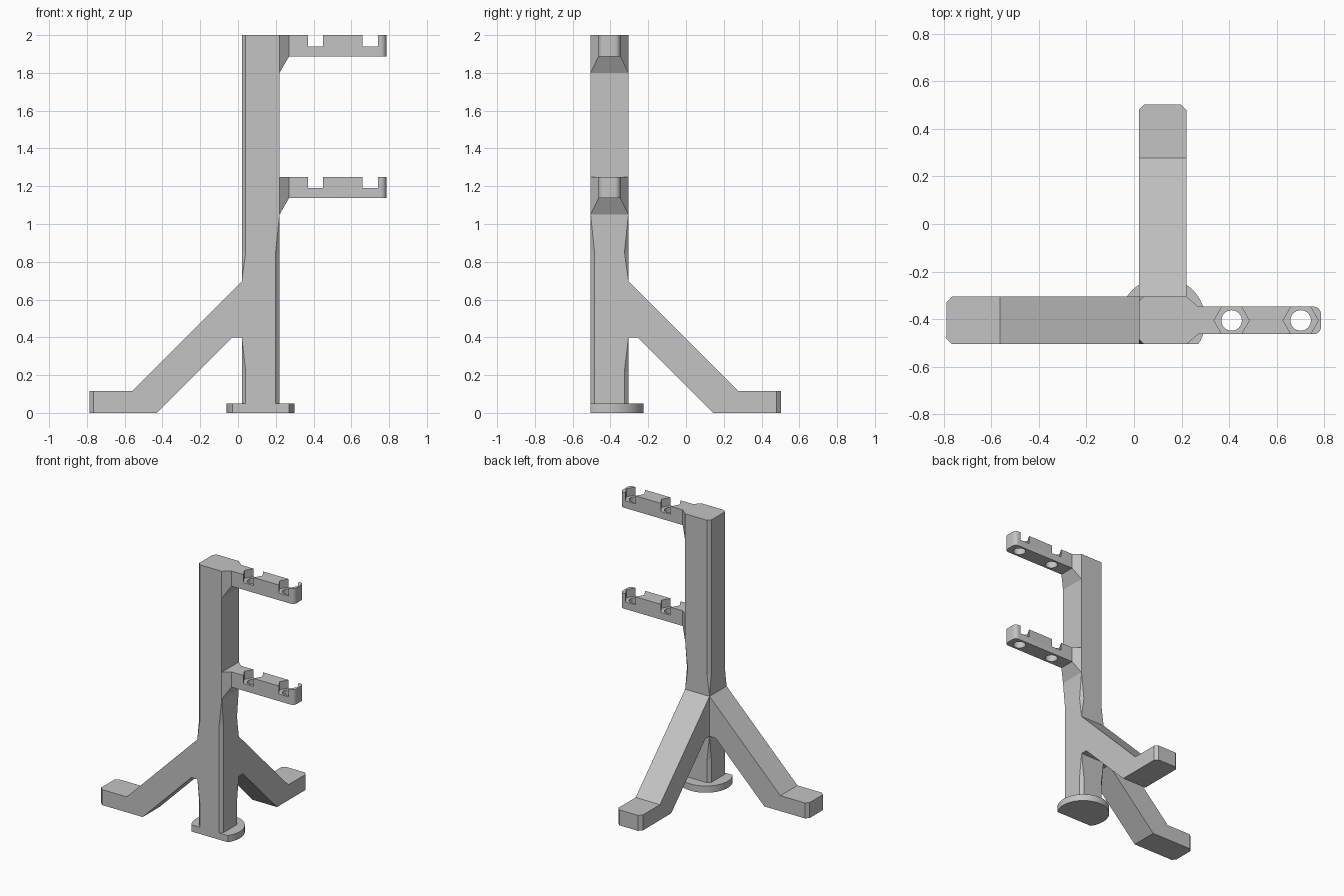
import bpy, bmesh
from math import cos, sin, pi, sqrt, asin, radians
from mathutils import Matrix

cube = bpy.data.objects.get("Cube")
if cube:
    bpy.data.objects.remove(cube, do_unlink=True)

# Everything is modelled around the post axis, then moved there
AXIS = (0.12, -0.405, 0)
HALF = 0.1        # half width of post and legs
ARM = 0.058       # half width of the arms
CUT = 0.021       # corner chamfer

grey = bpy.data.materials.new("light grey")
grey.use_nodes = True
COLOUR = (0.55, 0.55, 0.55, 1)
grey.diffuse_color = COLOUR
grey.node_tree.nodes["Principled BSDF"].inputs["Base Color"].default_value = COLOUR


def finish(name, bm):
    bmesh.ops.recalc_face_normals(bm, faces=bm.faces)
    mesh = bpy.data.meshes.new(name)
    bm.to_mesh(mesh)
    bm.free()
    mesh.materials.append(grey)
    ob = bpy.data.objects.new(name, mesh)
    ob.location = AXIS
    bpy.context.collection.objects.link(ob)
    return ob


def loft(name, rings):
    """Closed solid through rings of equal point count."""
    bm = bmesh.new()
    loops = [[bm.verts.new(p) for p in ring] for ring in rings]
    n = len(loops[0])
    for a, b in zip(loops, loops[1:]):
        for i in range(n):
            j = (i + 1) % n
            bm.faces.new((a[i], a[j], b[j], b[i]))
    bm.faces.new(loops[0])
    bm.faces.new(loops[-1])
    bmesh.ops.remove_doubles(bm, verts=bm.verts, dist=0.0005)
    return finish(name, bm)


def prism(name, outline, z0, z1):
    return loft(name, [[(x, y, z) for x, y in outline] for z in (z0, z1)])


def arc(cx, cy, r, a0, a1, n):
    return [(cx + r * cos(a0 + (a1 - a0) * i / n),
             cy + r * sin(a0 + (a1 - a0) * i / n)) for i in range(n + 1)]


def circle(cx, r, n):
    return arc(cx, 0, r, 0, 2 * pi, n)[:-1]


def activate(ob):
    bpy.ops.object.select_all(action='DESELECT')
    ob.select_set(True)
    bpy.context.view_layer.objects.active = ob


def smooth(ob):
    activate(ob)
    bpy.ops.object.shade_smooth_by_angle(angle=radians(30))


def subtract(ob, cutter):
    mod = ob.modifiers.new("cut", 'BOOLEAN')
    mod.operation = 'DIFFERENCE'
    mod.solver = 'EXACT'
    mod.object = cutter
    activate(ob)
    bpy.ops.object.modifier_apply(modifier=mod.name)
    bpy.data.objects.remove(cutter, do_unlink=True)


# Post: square section whose corner chamfers fade in and out with height
def section(z, front_right, back_right, left):
    h, ring = HALF, []
    for sx, sy, c in ((1, -1, front_right), (1, 1, back_right),
                      (-1, 1, left), (-1, -1, left)):
        pair = [(sx * (h - c), sy * h, z), (sx * h, sy * (h - c), z)]
        ring += pair if sx * sy < 0 else pair[::-1]
    return ring


loft("post", [section(0.02, CUT, CUT, CUT), section(0.22, CUT, CUT, CUT),
              section(0.40, CUT, 0, 0), section(0.70, CUT, 0, 0),
              section(0.85, CUT, CUT, CUT), section(1.05, 0, 0, CUT),
              section(2.0, 0, 0, CUT)])

# Base disc with a flat front
start = -asin(HALF / 0.18)
smooth(prism("base_disc", arc(0, 0, 0.18, start, pi - start, 56), 0, 0.05))

# Two sloping legs with flat feet and chamfered toes
PROFILE = [(HALF, 0.40), (0.15, 0.40), (0.55, 0), (0.907, 0),
           (0.907, 0.115), (0.682, 0.115), (HALF, 0.697)]
for name, turn in (("side_leg", pi), ("back_leg", pi / 2)):
    leg = loft(name, [[(d, s, z) for d, z in PROFILE] for s in (-HALF, HALF)])
    bm = bmesh.new()
    bm.from_mesh(leg.data)
    toes = [e for e in bm.edges if all(v.co.x > 0.9 for v in e.verts)
            and abs(e.verts[0].co.z - e.verts[1].co.z) > 0.1]
    bmesh.ops.bevel(bm, geom=toes, offset=0.023, segments=1, affect='EDGES')
    bm.transform(Matrix.Rotation(turn, 4, 'Z'))
    bm.to_mesh(leg.data)
    bm.free()

# Two arms, each with a flared root, hexagonal nut pockets and bolt holes
ROOT, TIP, R = 0.15, 0.665, 0.03
for name, top in (("upper", 2.0), ("lower", 1.25)):
    def face(x, w, drop):
        return [(x, -w, top - drop), (x, w, top - drop), (x, w, top), (x, -w, top)]
    loft(name + "_arm_root", [face(HALF, HALF, 0.2), face(ROOT, ARM, 0.113)])

    outline = [(ROOT, -ARM)]
    outline += arc(TIP - R, R - ARM, R, -pi / 2, 0, 6)
    outline += arc(TIP - R, ARM - R, R, 0, pi / 2, 6)
    outline += [(ROOT, ARM)]
    arm = prism(name + "_arm", outline, top - 0.113, top)
    for x in (0.29, 0.58):
        subtract(arm, prism("hole_cutter", circle(x, 0.043, 32), top - 0.2, top + 0.1))
        subtract(arm, prism("pocket_cutter", circle(x, 0.074, 6), top - 0.06, top + 0.1))
    smooth(arm)
